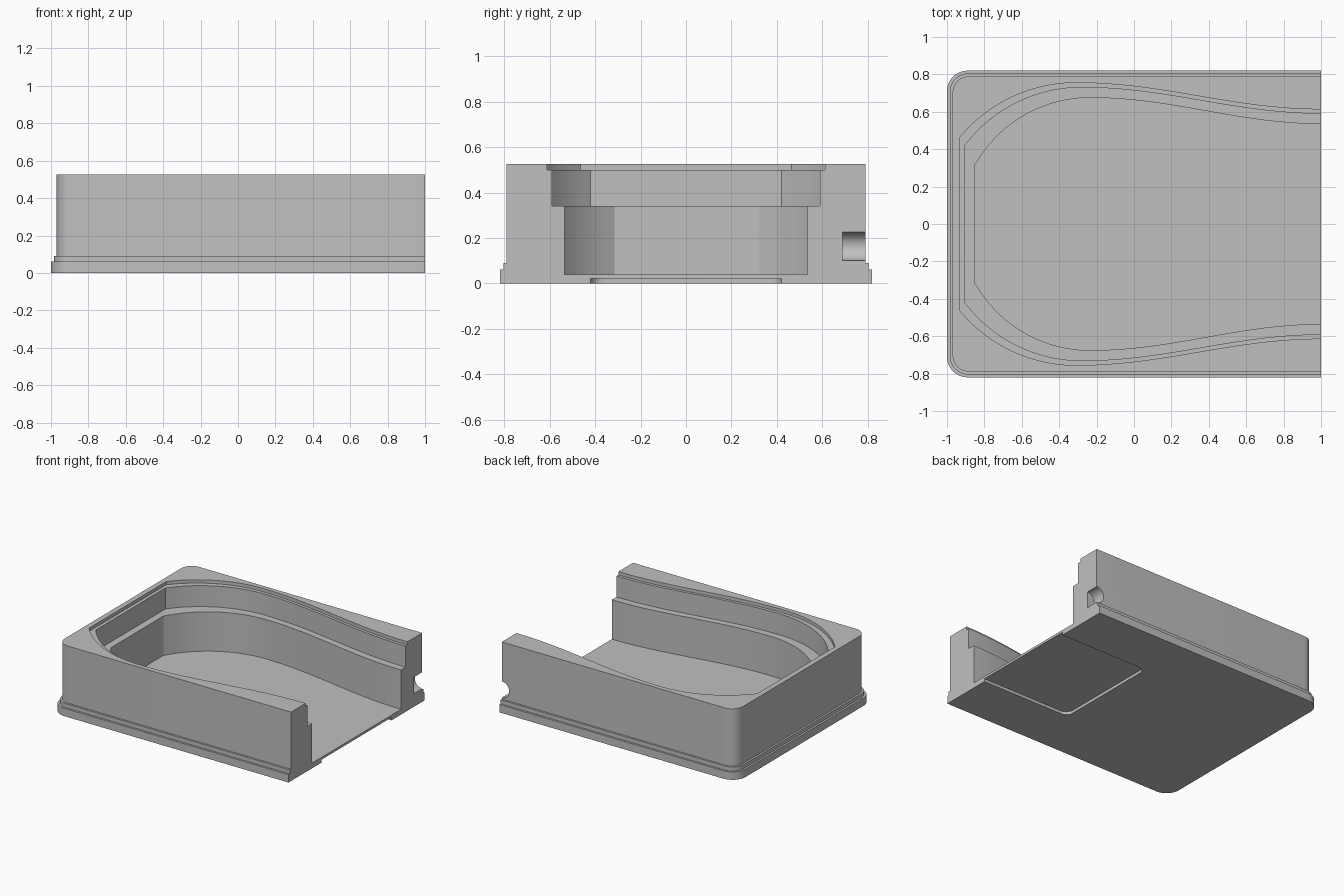
import bpy, bmesh
from math import pi, sin, cos, sqrt
from mathutils import Matrix

old = bpy.data.objects.get("Cube")
if old:
    bpy.data.objects.remove(old, do_unlink=True)

grey = bpy.data.materials.new("light_grey")
grey.use_nodes = True
colour = (0.53, 0.53, 0.53, 1)
grey.diffuse_color = colour
grey.node_tree.nodes["Principled BSDF"].inputs["Base Color"].default_value = colour


def make_object(name, bm):
    bmesh.ops.recalc_face_normals(bm, faces=bm.faces)
    mesh = bpy.data.meshes.new(name)
    bm.to_mesh(mesh)
    bm.free()
    mesh.materials.append(grey)
    obj = bpy.data.objects.new(name, mesh)
    bpy.context.collection.objects.link(obj)
    return obj


def loft(name, layers):
    """Closed solid through (height, outline) layers of equal point count."""
    bm = bmesh.new()
    rings = [[bm.verts.new((x, y, z)) for x, y in pts] for z, pts in layers]
    for low, high in zip(rings, rings[1:]):
        for i in range(len(low)):
            bm.faces.new((low[i - 1], low[i], high[i], high[i - 1]))
    bm.faces.new(rings[0])
    bm.faces.new(rings[-1])
    return make_object(name, bm)


def mirrored(half):
    return half + [(x, -y) for x, y in reversed(half)]


def rounded_end(x0, x1, y, r, steps=10):
    """Rectangle with its two corners at x0 rounded."""
    arc = [(x0 + r - r * cos(a), y - r + r * sin(a))
           for a in (pi / 2 * i / steps for i in range(steps + 1))]
    return mirrored(arc + [(x1, y)])


def pocket_outline(x0, y0, peak_x, peak_y, end_y, end_x, steps=24):
    """Flat back, circular shoulders, then a gentle narrowing to the open end."""
    dx, dy = peak_x - x0, peak_y - y0
    r = (dx * dx + dy * dy) / (2 * dy)
    half = []
    for i in range(steps):
        x = x0 + dx * sin(pi / 2 * i / steps)
        half.append((x, peak_y - r + sqrt(r * r - (x - peak_x) ** 2)))
    for i in range(steps + 1):
        t = i / steps
        half.append((peak_x + (1 - peak_x) * t,
                     end_y + (peak_y - end_y) * (1 + cos(pi * t)) / 2))
    return mirrored(half + [(end_x, end_y)])


# Stepped outer block, overlong at the open end until trimmed
flange = rounded_end(-1, 1.3, 0.82, 0.11)
step = rounded_end(-0.985, 1.25, 0.805, 0.1)
wall = rounded_end(-0.97, 1.2, 0.79, 0.09)
tray = loft("tray", [(0, flange), (0.06, flange), (0.06, step),
                     (0.09, step), (0.09, wall), (0.525, wall)])

# Three-level pocket
inner = pocket_outline(-0.85, 0.315, -0.235, 0.675, 0.535, 1.4)
ledge = pocket_outline(-0.905, 0.42, -0.28, 0.73, 0.59, 1.45)
rim = pocket_outline(-0.93, 0.465, -0.31, 0.755, 0.613, 1.5)
pocket = loft("pocket_cutter", [(0.04, inner), (0.34, inner), (0.34, ledge),
                                (0.5, ledge), (0.5, rim), (0.6, rim)])

# Shallow recess underneath, open at the end
recess_shape = rounded_end(0.25, 1.6, 0.42, 0.06)
recess = loft("recess_cutter", [(-0.1, recess_shape), (0.022, recess_shape)])

# Blind round hole, halved by the open end
bm = bmesh.new()
bmesh.ops.create_cone(bm, cap_ends=True, segments=40, radius1=0.0625,
                      radius2=0.0625, depth=0.3,
                      matrix=Matrix.Translation((1, 0.84, 0.163))
                      @ Matrix.Rotation(pi / 2, 4, 'X'))
hole = make_object("hole_cutter", bm)

# Straight trim of the open end
bm = bmesh.new()
bmesh.ops.create_cube(bm, size=2, matrix=Matrix.Translation((2, 0, 0)))
trim = make_object("trim_cutter", bm)

# Cut everything out, then discard the cutters
bpy.ops.object.select_all(action='DESELECT')
bpy.context.view_layer.objects.active = tray
tray.select_set(True)
for cutter in (pocket, recess, hole, trim):
    cutter.hide_render = True
    mod = tray.modifiers.new(cutter.name, 'BOOLEAN')
    mod.operation = 'DIFFERENCE'
    mod.solver = 'EXACT'
    mod.object = cutter
    bpy.ops.object.modifier_apply(modifier=mod.name)
    bpy.data.objects.remove(cutter, do_unlink=True)

bpy.ops.object.shade_smooth_by_angle(angle=pi / 6)
